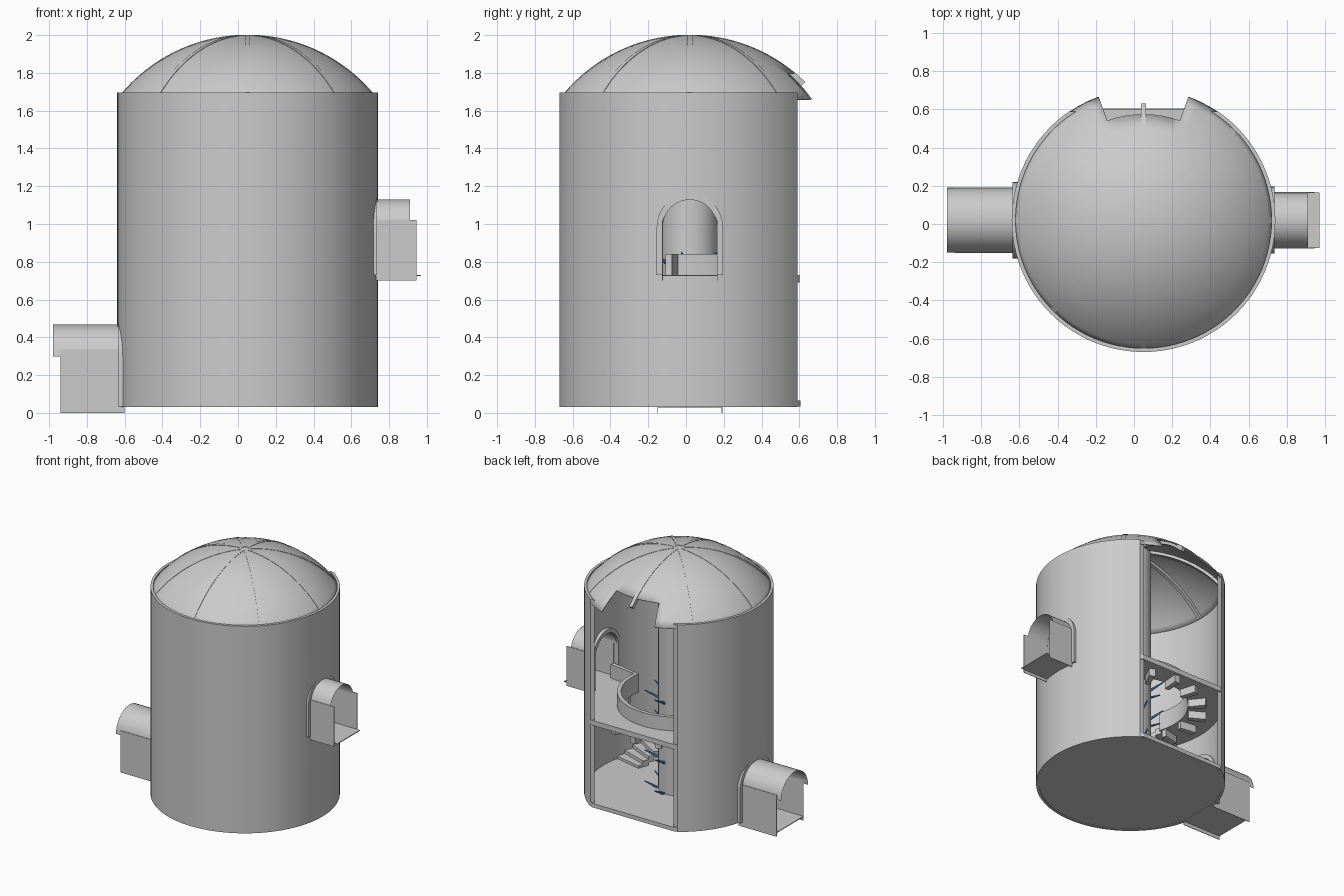
import bpy, bmesh, math
from mathutils import Vector, Matrix

if "Cube" in bpy.data.objects:
    bpy.data.objects.remove(bpy.data.objects["Cube"])

CX, CY = 0.05, 0.02
R = 0.69


def finish(name, bm, smooth=True, normals=True):
    if normals:
        bmesh.ops.recalc_face_normals(bm, faces=bm.faces)
    me = bpy.data.meshes.new(name)
    bm.to_mesh(me)
    bm.free()
    ob = bpy.data.objects.new(name, me)
    bpy.context.collection.objects.link(ob)
    if smooth:
        activate(ob)
        bpy.ops.object.shade_smooth_by_angle(angle=math.radians(30))
    return ob


def activate(ob):
    bpy.ops.object.select_all(action='DESELECT')
    ob.select_set(True)
    bpy.context.view_layer.objects.active = ob


def pol(r, deg, z):
    a = math.radians(deg)
    return (CX + r * math.cos(a), CY + r * math.sin(a), z)


def sector(name, r0, r1, a0, a1, z0, z1, n):
    """Ring or ring sector with a rectangular section."""
    bm = bmesh.new()
    closed = abs(a1 - a0 - 360) < 1e-6
    rows = []
    for i in range(n if closed else n + 1):
        a = a0 + (a1 - a0) * i / n
        rows.append([bm.verts.new(pol(r, a, z)) for r, z in
                     ((r0, z0), (r1, z0), (r1, z1), (r0, z1))])
    for i in range(n):
        p, q = rows[i], rows[(i + 1) % len(rows)]
        for k in range(4):
            bm.faces.new((p[k], p[(k + 1) % 4], q[(k + 1) % 4], q[k]))
    if not closed:
        bm.faces.new(rows[0])
        bm.faces.new(rows[-1])
    return finish(name, bm)


def cylinder(name, r, z0, z1, n):
    bm = bmesh.new()
    bmesh.ops.create_cone(bm, cap_ends=True, segments=n, radius1=r, radius2=r, depth=z1 - z0,
                          matrix=Matrix.Translation((CX, CY, (z0 + z1) / 2)))
    return finish(name, bm)


def box(name, x0, x1, y0, y1, z0, z1):
    bm = bmesh.new()
    m = Matrix.Translation(((x0 + x1) / 2, (y0 + y1) / 2, (z0 + z1) / 2)) @ \
        Matrix.Diagonal((x1 - x0, y1 - y0, z1 - z0, 1))
    bmesh.ops.create_cube(bm, size=1, matrix=m)
    return finish(name, bm, False)


def arch(r, zs, z0, n=20):
    pts = [(CY + r * math.cos(math.pi * i / n), zs + r * math.sin(math.pi * i / n)) for i in range(n + 1)]
    if z0 < zs:
        pts = [(CY + r, z0)] + pts + [(CY - r, z0)]
    return pts


def extrude_x(name, pts, x0, x1, solid=False):
    """Arch outline drawn out along x, as a sheet or a closed prism."""
    bm = bmesh.new()
    a = [bm.verts.new((x0, y, z)) for y, z in pts]
    b = [bm.verts.new((x1, y, z)) for y, z in pts]
    for i in range(len(pts) if solid else len(pts) - 1):
        j = (i + 1) % len(pts)
        bm.faces.new((a[i], a[j], b[j], b[i]))
    if solid:
        bm.faces.new(a)
        bm.faces.new(b)
    return finish(name, bm)


def cut(ob, cutter):
    m = ob.modifiers.new("cut", 'BOOLEAN')
    m.operation = 'DIFFERENCE'
    m.solver = 'EXACT'
    m.object = cutter
    activate(ob)
    bpy.ops.object.modifier_apply(modifier=m.name)
    bpy.data.objects.remove(cutter)
    bpy.ops.object.shade_smooth_by_angle(angle=math.radians(30))


# round wall, sliced open at the back, with two arched doorways
wall = sector("wall", R - 0.02, R, 0, 360, 0.03, 1.695, 96)
cut(wall, box("cutter", -1, 1, 0.59, 1, -0.5, 2.5))
cut(wall, extrude_x("cutter", arch(0.143, 0.985, 0.73), 0.55, 1.0, True))
cut(wall, extrude_x("cutter", arch(0.168, 0.30, 0.07), -1.0, -0.45, True))

# ground floor and upper floor
floor = cylinder("ground_floor", R - 0.002, 0.034, 0.066, 96)
cut(floor, box("cutter", -1, 1, 0.605, 1, -0.5, 2.5))
upper = sector("upper_floor", 0.44, R - 0.002, -10, 200, 0.69, 0.73, 60)
cut(upper, box("cutter", -1, 1, 0.60, 1, -0.5, 2.5))

# parapet round the stairwell
sector("parapet", 0.42, 0.45, -10, 200, 0.69, 0.84, 60)
sector("parapet_end", 0.42, 0.68, -11, -8, 0.69, 0.84, 2)

# brackets under the upper floor
for i in range(10):
    a = 2 + i * 21.5
    sector(f"bracket_{i}", 0.43, 0.56, a - 2.4, a + 2.4, 0.63, 0.69, 1)

# stairs following the wall
N = 25
for i in range(N):
    a = -13 - i * 5.9
    top = 0.06 + (i + 1) * 0.0265
    sector(f"step_{i}", 0.44, R - 0.003, a - 5.9, a, max(0.04, top - 0.05), top, 2)

# central column
cylinder("column", 0.15, 0.05, 1.96, 48)

# dome shell with a missing wedge at the back
DR, DZ = 0.87, 1.13
bm = bmesh.new()
radii = [0.08, 0.16, 0.24, 0.32, 0.40, 0.48, 0.555, 0.60, 0.65, 0.688]
S = 72
apex = bm.verts.new((CX, CY, DZ + DR))
rings = [[bm.verts.new(pol(r, i * 360 / S, DZ + math.sqrt(DR * DR - r * r))) for i in range(S)] for r in radii]
for i in range(S):
    j = (i + 1) % S
    bm.faces.new((apex, rings[0][i], rings[0][j]))
    for k in range(len(radii) - 1):
        if radii[k] > 0.55 and 14 <= i < 22:
            continue
        bm.faces.new((rings[k][i], rings[k + 1][i], rings[k + 1][j], rings[k][j]))
bmesh.ops.delete(bm, geom=[v for v in bm.verts if not v.link_faces], context='VERTS')
dome = finish("dome", bm)
sol = dome.modifiers.new("thickness", 'SOLIDIFY')
sol.thickness = 0.008
sol.offset = -1

# eight curved ribs
for k in range(8):
    ang = math.radians(45 * k)
    d = Vector((math.cos(ang), math.sin(ang), 0))
    s = Vector((-d.y, d.x, 0)) * 0.014
    end = math.asin((0.61 if k == 2 else 0.675) / DR)
    bm = bmesh.new()
    rows = []
    for i in range(17):
        t = 0.03 + (end - 0.03) * i / 16
        rows.append([bm.verts.new(Vector((CX, CY, DZ)) + (d * math.sin(t) + Vector((0, 0, math.cos(t)))) * q + s * w)
                     for q, w in ((DR - 0.03, -1), (DR + 0.002, -1), (DR + 0.002, 1), (DR - 0.03, 1))])
    for p, q in zip(rows, rows[1:]):
        for e in range(4):
            bm.faces.new((p[e], p[(e + 1) % 4], q[(e + 1) % 4], q[e]))
    bm.faces.new(rows[0])
    bm.faces.new(rows[-1])
    finish(f"rib_{k}", bm)


# entrance tunnels: arched roof, side panels, floor plate and inner frame
def tunnel(name, r, zs, ztop, zbot, zfloor, roof, side, plate, frame):
    extrude_x(name + "_roof", arch(r, zs, zs), *roof)
    for tag, y in (("a", CY - r), ("b", CY + r)):
        box(f"{name}_side_{tag}", *side, y - 0.002, y + 0.002, zbot, ztop)
    box(name + "_floor", *plate, CY - r, CY + r, zfloor - 0.006, zfloor)
    inner, outer = arch(r, zs, zfloor), arch(r + 0.03, zs, zfloor)
    extrude_x(name + "_frame", inner + outer[::-1], *frame, True)


tunnel("upper_tunnel", 0.145, 0.985, 1.02, 0.70, 0.73, (0.72, 0.91), (0.73, 0.945), (0.70, 0.97), (0.69, 0.735))
tunnel("lower_tunnel", 0.17, 0.298, 0.335, 0.0, 0.035, (-0.98, -0.61), (-0.94, -0.60), (-0.94, -0.60), (-0.635, -0.59))

# blue spikes round the column
blue = bpy.data.materials.new("blue")
blue.diffuse_color = (0.12, 0.33, 0.7, 1)
blue.use_nodes = True
blue.node_tree.nodes["Principled BSDF"].inputs["Base Color"].default_value = blue.diffuse_color
for row, z in enumerate((0.09, 0.34, 0.58, 0.82)):
    for k in range(8):
        a = math.radians(45 * k - 10)
        d = Vector((math.cos(a), math.sin(a), 0.55)).normalized()
        bm = bmesh.new()
        bmesh.ops.create_cone(bm, cap_ends=True, segments=8, radius1=0.011, radius2=0.005, depth=0.12,
                              matrix=Matrix.Translation(pol(0.195, 45 * k - 10, z)) @
                              d.to_track_quat('Z', 'Y').to_matrix().to_4x4())
        finish(f"spike_{row}_{k}", bm).data.materials.append(blue)
